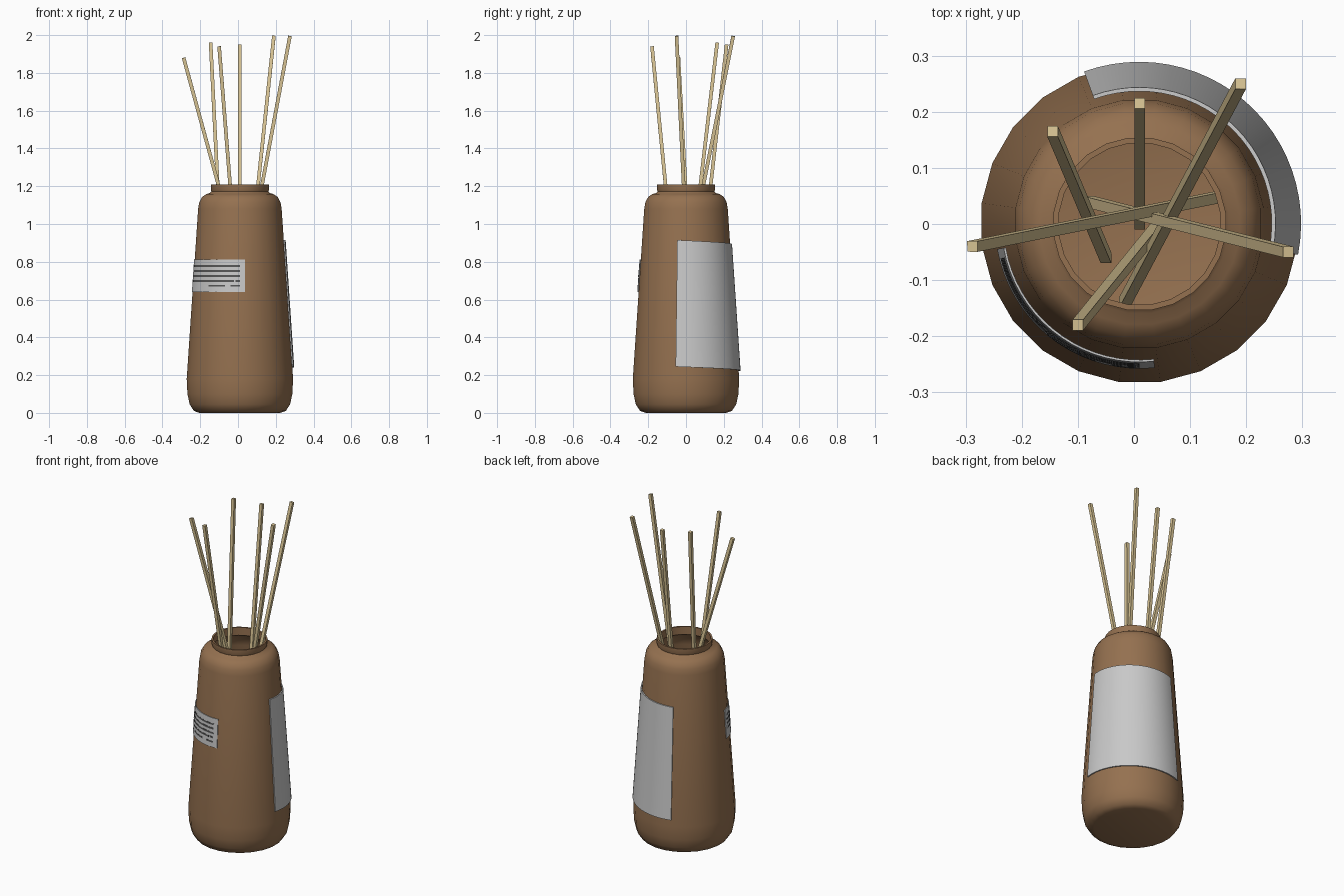
import bpy, bmesh
from math import radians, sin, cos, pi
from mathutils import Vector, Matrix

cube = bpy.data.objects.get("Cube")
if cube:
    bpy.data.objects.remove(cube)

CENTRE_X = 0.01


def material(name, rgb):
    m = bpy.data.materials.new(name)
    m.use_nodes = True
    m.diffuse_color = (*rgb, 1)
    bsdf = m.node_tree.nodes["Principled BSDF"]
    bsdf.inputs["Base Color"].default_value = (*rgb, 1)
    bsdf.inputs["Roughness"].default_value = 0.6
    return m


brown = material("amber_brown", (0.30, 0.165, 0.08))
paper = material("label_paper", (0.58, 0.58, 0.58))
ink = material("grey_ink", (0.09, 0.09, 0.09))
wood = material("pale_wood", (0.70, 0.56, 0.30))


def finish(name, bm, mat, smooth=None):
    bmesh.ops.recalc_face_normals(bm, faces=bm.faces)
    mesh = bpy.data.meshes.new(name)
    bm.to_mesh(mesh)
    bm.free()
    mesh.materials.append(mat)
    ob = bpy.data.objects.new(name, mesh)
    bpy.context.collection.objects.link(ob)
    if smooth:
        bpy.ops.object.select_all(action='DESELECT')
        ob.select_set(True)
        bpy.context.view_layer.objects.active = ob
        bpy.ops.object.shade_smooth_by_angle(angle=radians(smooth))
    return ob


# Bottle: closed profile, outside then inside, spun round the axis
LOW, HIGH = (0.284, 0.18), (0.223, 1.08)
profile = [(0, 0), (0.215, 0), (0.245, 0.01), (0.268, 0.045), (0.28, 0.1),
           LOW, HIGH, (0.217, 1.115), (0.202, 1.143), (0.18, 1.158),
           (0.16, 1.164), (0.152, 1.172), (0.155, 1.18), (0.155, 1.208),
           (0.145, 1.208), (0.145, 1.16), (0.19, 1.13), (0.21, 1.07),
           (0.268, 0.18), (0.25, 0.05), (0.2, 0.03), (0, 0.03)]
bm = bmesh.new()
verts = [bm.verts.new((r, 0, z)) for r, z in profile]
edges = [bm.edges.new(pair) for pair in zip(verts, verts[1:])]
bmesh.ops.rotate(bm, verts=verts, matrix=Matrix.Rotation(pi / 24, 3, 'Z'))
bmesh.ops.spin(bm, geom=verts + edges, axis=(0, 0, 1), angle=2 * pi,
               steps=24, use_merge=True)
bmesh.ops.remove_doubles(bm, verts=bm.verts, dist=0.0005)
bmesh.ops.translate(bm, verts=bm.verts, vec=(CENTRE_X, 0, 0))
finish("bottle", bm, brown, 40)


def wall_radius(z):
    t = (z - LOW[1]) / (HIGH[1] - LOW[1])
    return LOW[0] + t * (HIGH[0] - LOW[0])


# Thin plate wrapped on the tapering wall between two angles
def wrapped_plate(name, spans, offset, thick, mat, sag=0.0):
    bm = bmesh.new()
    for a0, a1, z0, z1 in spans:
        steps = max(1, round((a1 - a0) / 5))
        rings = []
        for i in range(steps + 1):
            a = radians(a0 + (a1 - a0) * i / steps)
            ring = []
            for z, extra in ((z0, 0), (z1, 0), (z1, thick), (z0, thick)):
                z -= sag * i / steps
                r = wall_radius(z) + offset + extra
                ring.append(bm.verts.new((CENTRE_X + r * cos(a), r * sin(a), z)))
            rings.append(ring)
        for p, q in zip(rings, rings[1:]):
            for k in range(4):
                n = (k + 1) % 4
                bm.faces.new((p[k], p[n], q[n], q[k]))
        bm.faces.new(rings[0])
        bm.faces.new(rings[-1])
    return finish(name, bm, mat, 30)


wrapped_plate("large_label", [(-11, 110, 0.245, 0.915)], 0.001, 0.007, paper, 0.025)
wrapped_plate("small_label", [(190, 276, 0.64, 0.813)], 0.001, 0.004, paper)

# Printed lines on the small label, the lower ones broken
lines = [(0.777, [(194, 270)]), (0.751, [(194, 270)]), (0.725, [(194, 270)]),
         (0.699, [(194, 263), (265, 270)]), (0.673, [(230, 252), (259, 270)])]
spans = [(a, b, z - 0.005, z + 0.005) for z, parts in lines for a, b in parts]
wrapped_plate("printed_lines", spans, 0.0052, 0.001, ink)

# Reeds: square sticks from the bottle floor out through the neck
reeds = [((0.19, 0.25, 1.995), (-0.017, -0.14, 0.05)),
         ((0.275, -0.05, 1.995), (-0.08, 0.04, 0.1)),
         ((0.01, 0.215, 1.95), (0.01, 0.0, 0.05)),
         ((-0.145, 0.165, 1.96), (-0.05, -0.06, 0.05)),
         ((-0.1, -0.18, 1.94), (0.05, 0.005, 0.05)),
         ((-0.288, -0.04, 1.88), (0.21, 0.06, 0.06))]
for i, (top, foot) in enumerate(reeds, 1):
    top, foot = Vector(top), Vector(foot)
    axis = top - foot
    turn = Vector((0, 0, 1)).rotation_difference(axis).to_matrix().to_4x4()
    bm = bmesh.new()
    bmesh.ops.create_cube(bm, size=1, matrix=Matrix.Translation((top + foot) / 2)
                          @ turn @ Matrix.Diagonal((0.019, 0.019, axis.length, 1)))
    finish(f"reed_{i}", bm, wood)
